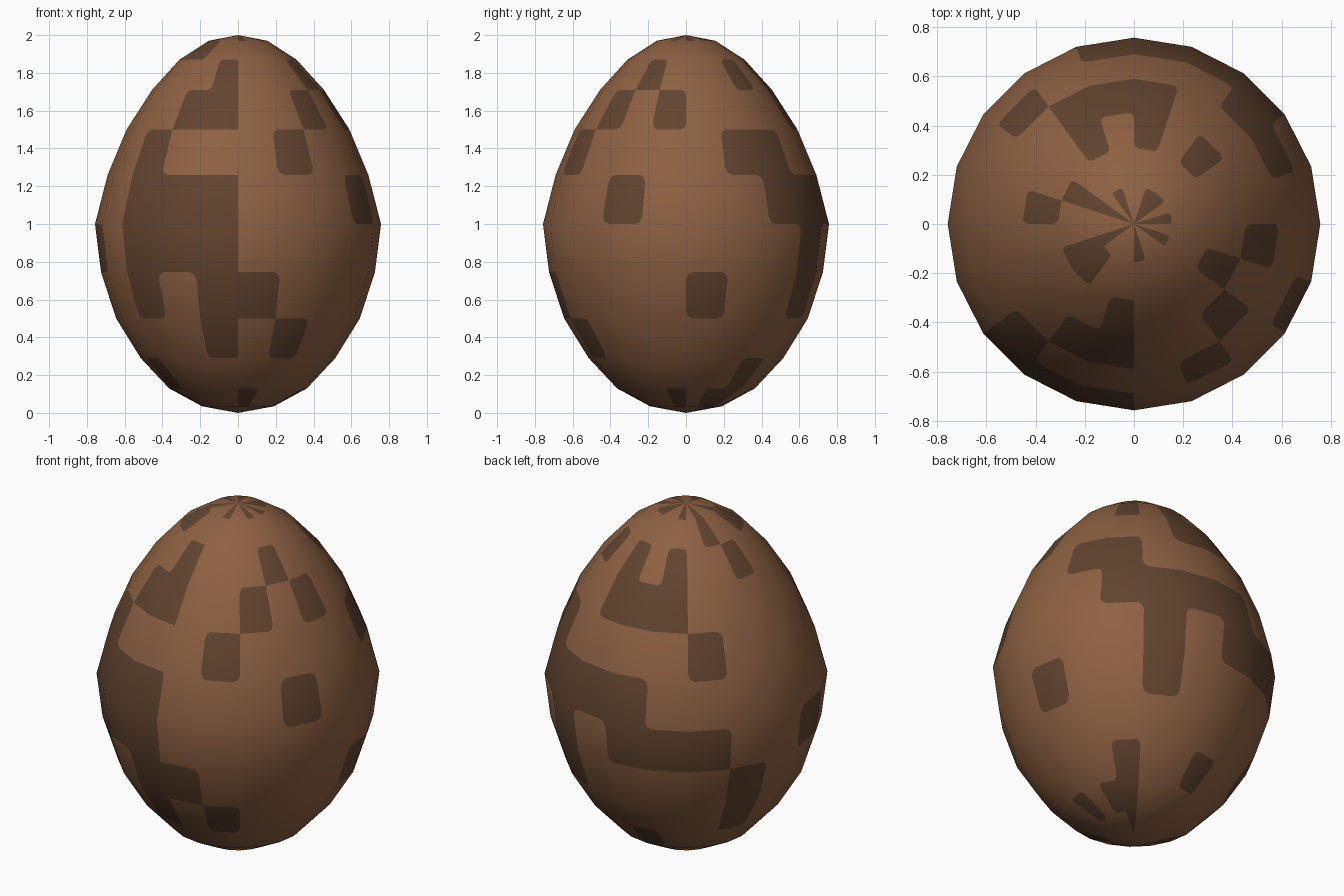
import bpy
from math import sin, cos, pi
from mathutils import Vector

cube = bpy.data.objects.get("Cube")
if cube:
    bpy.data.objects.remove(cube, do_unlink=True)


def make_material(name, colour):
    mat = bpy.data.materials.new(name)
    mat.use_nodes = True
    mat.diffuse_color = colour
    bsdf = next(n for n in mat.node_tree.nodes if n.type == 'BSDF_PRINCIPLED')
    bsdf.inputs["Base Color"].default_value = colour
    return mat


# Egg profile: (radius, height) from the bottom pole to the top pole
PROFILE = [(0, 0), (.19, .035), (.365, .13), (.515, .29), (.645, .5), (.725, .745),
           (.757, 1), (.69, 1.26), (.59, 1.5), (.455, 1.71), (.31, 1.87), (.155, 1.97), (0, 2)]

# Spot pattern, one row per ring of faces from bottom to top, columns from the front towards +x
PATTERN = [
    "..... ..#.. ..... .....",
    "#...# .##.. ..... #....",
    "..... ..#.. #.... .#...",
    ".#... ..... ...#. ....#",
    "#.... #..#. ...#. ..#.#",
    "..... ...#. ###.. #.###",
    "...#. ..### #.... ..###",
    ".#... .##.. ..#.. ..#..",
    "..#.# ....# ##... ...##",
    "...#. ..#.# .#..# ....#",
    "..... ..... ...#. .##..",
    "#..#. #.##. .#.#. .#...",
]
SPOTS = [[c == "#" for c in row.replace(" ", "")] for row in PATTERN]
RINGS, SEGS = len(SPOTS), len(SPOTS[0])
ROUND = 0.16    # share of a cell edge used to round spot corners


def grid_point(i, j):
    """Position and smooth normal at a ring and segment."""
    a = 2 * pi * j / SEGS
    out = Vector((sin(a), -cos(a), 0))
    r, z = PROFILE[i]
    if i in (0, RINGS):
        return Vector((0, 0, z)), Vector((0, 0, 1 if i else -1))
    (r0, z0), (r1, z1) = PROFILE[i - 1], PROFILE[i + 1]
    normal = (out * (z1 - z0) + Vector((0, 0, r0 - r1))).normalized()
    return out * r + Vector((0, 0, z)), normal


def spots_around(i, j):
    return sum(SPOTS[a][b % SEGS] for a in (i - 1, i) for b in (j - 1, j))


def is_rounded(i, j):
    return 0 < i < RINGS and j % SEGS != 0 and spots_around(i, j) in (1, 3)


verts, normals, index = [], [], {}


def vertex(u, v):
    """Shared vertex at fractional ring u and segment v."""
    key = (round(u, 3), 0 if u in (0, RINGS) else round(v, 3) % SEGS)
    if key not in index:
        i, j = min(int(u), RINGS - 1), int(v)
        rows = []
        for ring in (i, i + 1):
            a, b = grid_point(ring, j), grid_point(ring, j + 1)
            rows.append([p.lerp(q, v - j) for p, q in zip(a, b)])
        pos, nor = [p.lerp(q, u - i) for p, q in zip(*rows)]
        index[key] = len(verts)
        verts.append(pos)
        normals.append(nor.normalized())
    return index[key]


# Shell faces, with spot corners cut as small rounded faces
faces, slots = [], []


def add_face(points, slot):
    ids = list(dict.fromkeys(vertex(*p) for p in points))
    faces.append(ids)
    slots.append(int(slot))


for i in range(RINGS):
    for j in range(SEGS):
        corners = [Vector(c) for c in ((i, j), (i, j + 1), (i + 1, j + 1), (i + 1, j))]
        body = []
        for n, c in enumerate(corners):
            ci, cj = int(c.x), int(c.y)
            if not is_rounded(ci, cj):
                body.append(c)
                continue
            to_prev = (corners[n - 1] - c) * ROUND
            to_next = (corners[(n + 1) % 4] - c) * ROUND
            arc = [c + to_prev, c + (to_prev + to_next) * 0.3, c + to_next]
            body += arc
            add_face([arc[0], c, arc[2], arc[1]], spots_around(ci, cj) == 3)
        add_face(body, SPOTS[i][j])

mesh = bpy.data.meshes.new("egg_shell")
mesh.from_pydata(verts, [], faces)
mesh.materials.append(make_material("shell_brown", (.27, .12, .056, 1)))
mesh.materials.append(make_material("spot_dark_brown", (.122, .058, .029, 1)))
for poly, slot in zip(mesh.polygons, slots):
    poly.material_index = slot
    poly.use_smooth = True
mesh.normals_split_custom_set_from_vertices(normals)
mesh.update()
egg = bpy.data.objects.new("egg_shell", mesh)
bpy.context.collection.objects.link(egg)
